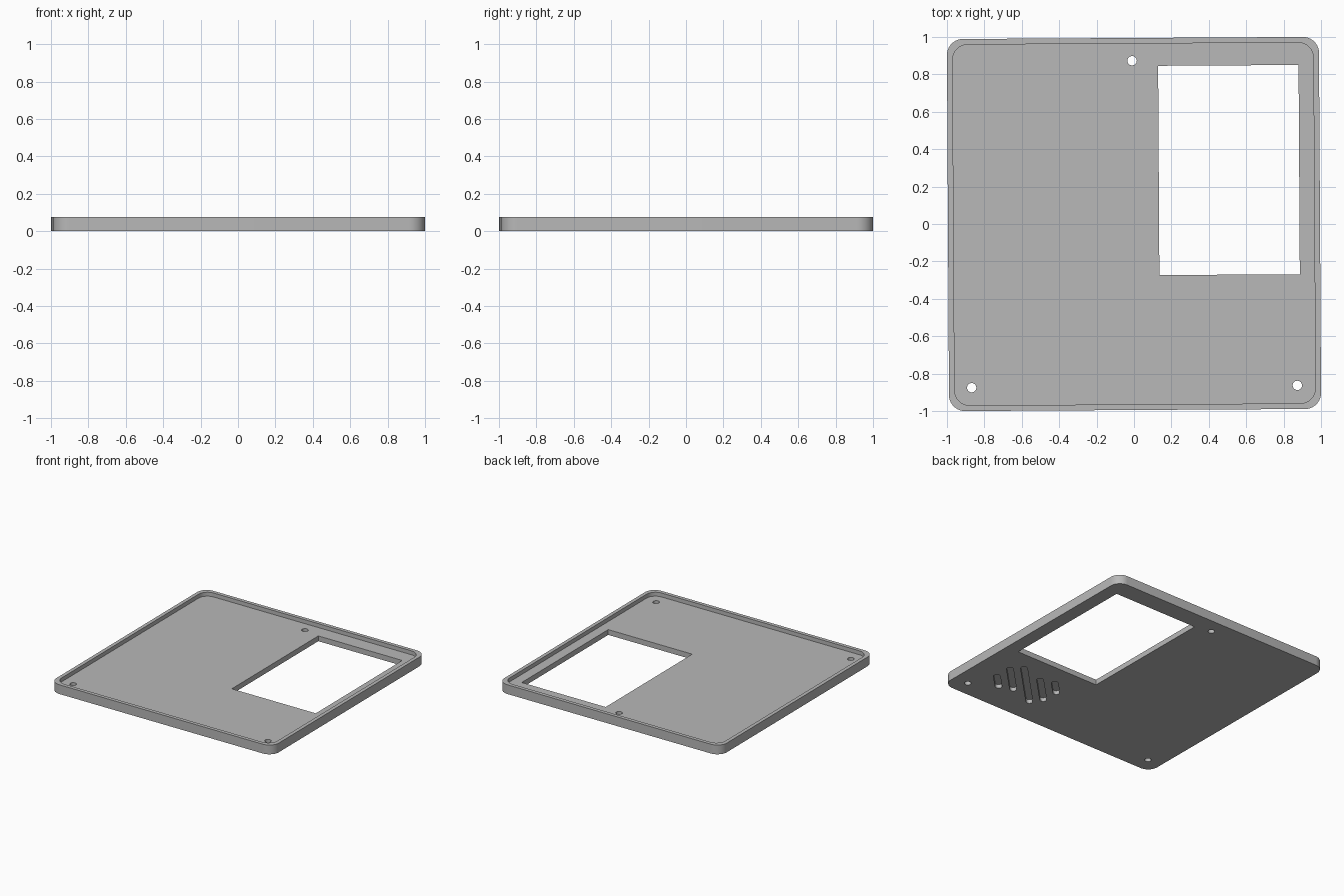
import bpy, bmesh, math
from mathutils import Matrix, Vector

cube = bpy.data.objects.get("Cube")
if cube:
    bpy.data.objects.remove(cube, do_unlink=True)

grey = bpy.data.materials.new("plain grey")
grey.use_nodes = True
colour = (0.48, 0.48, 0.48, 1)
grey.diffuse_color = colour
grey.node_tree.nodes["Principled BSDF"].inputs["Base Color"].default_value = colour

HEIGHT, FLOOR, HALF, RIM = 0.075, 0.043, 0.9945, 0.03
TWIST = 0.006  # the whole panel sits very slightly turned


def prism(name, centre, half_x, half_y, radius, z0, z1, angle=0, steps=10):
    """Upright prism with a rounded rectangle outline (radius 0 is a plain box)."""
    points = []
    for k, (sx, sy) in enumerate([(1, 1), (-1, 1), (-1, -1), (1, -1)]):
        corner = Vector((sx * (half_x - radius), sy * (half_y - radius), z0))
        for i in range(steps + 1 if radius else 1):
            a = (k + i / steps) * math.pi / 2
            points.append(corner + radius * Vector((math.cos(a), math.sin(a), 0)))
    bm = bmesh.new()
    verts = [bm.verts.new(p) for p in points]
    bm.faces.new(verts)
    bmesh.ops.remove_doubles(bm, verts=bm.verts[:], dist=1e-5)
    top = bmesh.ops.extrude_face_region(bm, geom=bm.faces[:])["geom"]
    bmesh.ops.translate(bm, vec=(0, 0, z1 - z0),
                        verts=[g for g in top if isinstance(g, bmesh.types.BMVert)])
    bmesh.ops.recalc_face_normals(bm, faces=bm.faces[:])
    bm.transform(Matrix.Translation((*centre, 0)) @ Matrix.Rotation(angle, 4, "Z"))
    mesh = bpy.data.meshes.new(name)
    bm.to_mesh(mesh)
    bm.free()
    mesh.materials.append(grey)
    obj = bpy.data.objects.new(name, mesh)
    bpy.context.collection.objects.link(obj)
    return obj


# Outer tray body
panel = prism("cover_panel", (0, 0), HALF, HALF, 0.085, 0, HEIGHT)

# Shallow recess inside the rim, and the window
inner = HALF - RIM
cutters = [
    prism("recess_cutter", (0, 0), inner, inner, 0.08, FLOOR, 0.2),
    prism("window_cutter", (0.5095, 0.2855), 0.3755, 0.5595, 0, -0.1, 0.2),
]

# Three screw holes
for x, y in [(-0.005, 0.873), (-0.873, -0.87), (0.868, -0.868)]:
    cutters.append(prism("hole_cutter", (x, y), 0.025, 0.025, 0.025, -0.1, 0.2, steps=6))

# Diagonal blind slots in the underside
along, across = Vector((1, 1)).normalized(), Vector((-1, 1)).normalized()
slots = [(0.01, 0.2), (0.035, 0.35), (-0.06, 0.54), (-0.14, 0.34), (-0.12, 0.19)]
for i, (shift, length) in enumerate(slots):
    centre = across * (-0.797 + (i - 2) * 0.104) + along * shift
    cutters.append(prism("slot_cutter", centre, length / 2, 0.025, 0.025,
                         -0.1, 0.03, math.pi / 4, 6))

# Cut everything out of the body
bpy.context.view_layer.objects.active = panel
for cutter in cutters:
    mod = panel.modifiers.new("cut", "BOOLEAN")
    mod.operation, mod.solver, mod.object = "DIFFERENCE", "EXACT", cutter
    bpy.ops.object.modifier_apply(modifier=mod.name)
    bpy.data.objects.remove(cutter, do_unlink=True)

panel.data.transform(Matrix.Rotation(TWIST, 4, "Z"))
bpy.ops.object.select_all(action="DESELECT")
panel.select_set(True)
bpy.ops.object.shade_smooth_by_angle(angle=math.radians(30))
